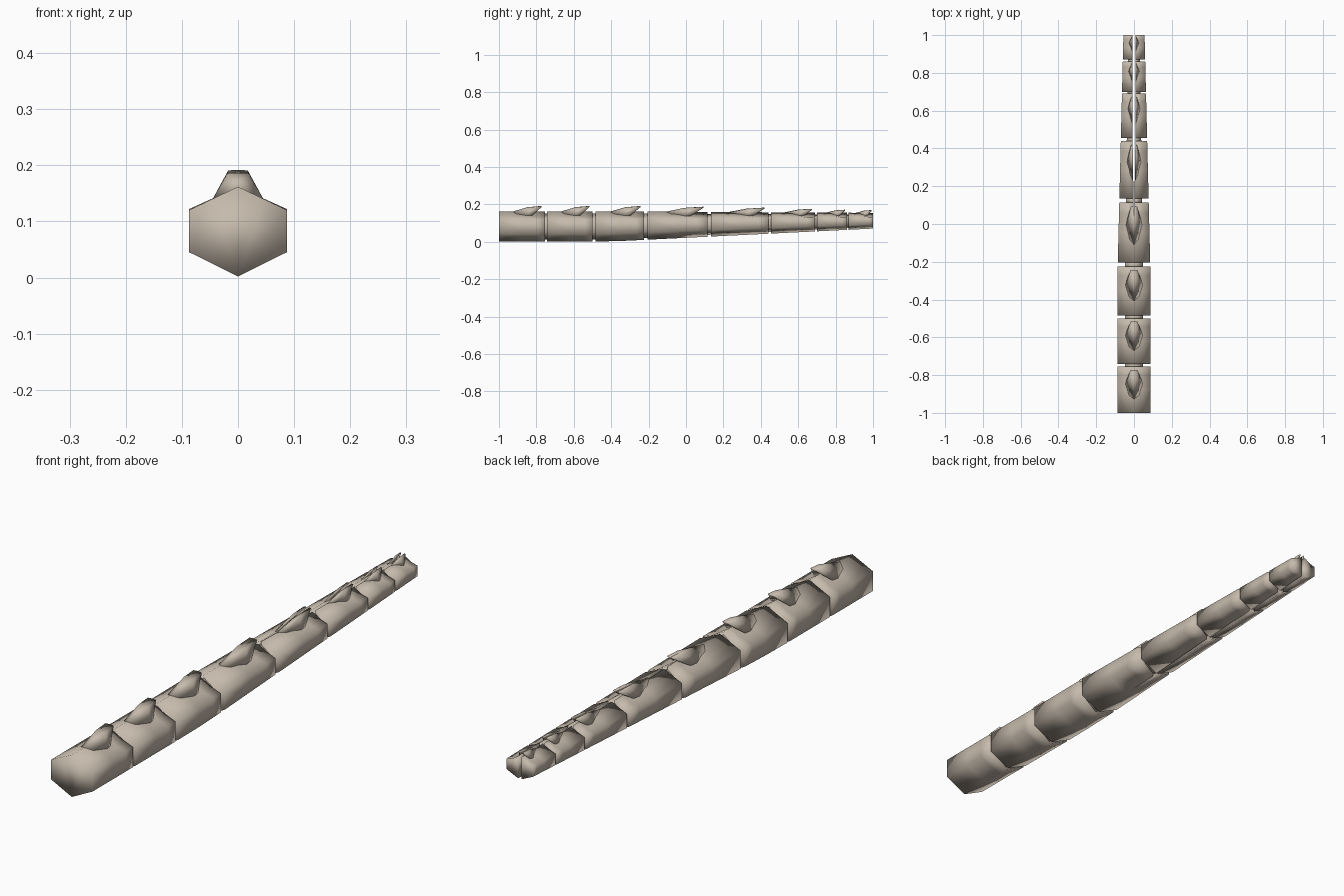
import bpy, bmesh

if "Cube" in bpy.data.objects:
    bpy.data.objects.remove(bpy.data.objects["Cube"])

# Single bone-coloured material
bone = bpy.data.materials.new("bone_beige")
bone.use_nodes = True
COLOUR = (0.56, 0.49, 0.41, 1)
bone.diffuse_color = COLOUR
bone.node_tree.nodes["Principled BSDF"].inputs["Base Color"].default_value = COLOUR


def ramp(y, y0, y1, a, b):
    """Linear blend from a to b as y runs from y0 to y1."""
    t = min(max((y - y0) / (y1 - y0), 0), 1)
    return a + (b - a) * t


# Taper of the whole chain along y
def half_width(y): return ramp(y, -0.25, 1, 0.087, 0.056)
def top(y): return ramp(y, -0.25, 1, 0.162, 0.155)
def bottom(y): return ramp(y, -0.4, 1, 0.002, 0.071)
def slit(y): return ramp(y, 0.0, 0.4, 0.0, 0.007)


def section(y, wide=1.0, inset=0.0, dip=0.0):
    """Right-hand half of the pointed hexagon at y."""
    g, w, t, b = slit(y), half_width(y) * wide, top(y) - inset, bottom(y) + inset
    up, low = t - 0.26 * (t - b), b + 0.27 * (t - b)
    return [(g, y, t), (w * 0.55, y, t - (t - up) * 0.55 - dip),
            (w, y, up), (w, y, low), (g, y, b)]


def finish(name, bm, smooth=True):
    """Drop walls on the centre plane, then mirror the half across x."""
    inner = [f for f in bm.faces if all(abs(v.co.x) < 1e-5 for v in f.verts)]
    bmesh.ops.delete(bm, geom=inner, context='FACES')
    bmesh.ops.recalc_face_normals(bm, faces=bm.faces)
    # Open halves can be flipped as a whole: the outermost face must point to +x
    bm.normal_update()
    bm.faces.ensure_lookup_table()
    far = max(bm.faces, key=lambda f: f.calc_center_median().x * (abs(f.normal.x) > 0.2))
    if far.normal.x < 0:
        bmesh.ops.reverse_faces(bm, faces=bm.faces)
    for f in bm.faces:
        f.smooth = smooth
    me = bpy.data.meshes.new(name)
    bm.to_mesh(me)
    bm.free()
    me.materials.append(bone)
    ob = bpy.data.objects.new(name, me)
    bpy.context.collection.objects.link(ob)
    mod = ob.modifiers.new("mirror", 'MIRROR')
    mod.use_axis[0] = True
    mod.merge_threshold = 0.0004
    return ob


def loft(name, rings):
    """Skin a list of half sections and cap both ends."""
    bm = bmesh.new()
    rows = [[bm.verts.new(p) for p in r] for r in rings]
    for a, b in zip(rows, rows[1:]):
        for i in range(len(a)):
            j = (i + 1) % len(a)
            bm.faces.new((a[i], a[j], b[j], b[i]))
    bm.faces.new(rows[0])
    bm.faces.new(rows[-1][::-1])
    return finish(name, bm)


def spike(name, y0, y1, tip_z):
    """Backswept blunt scale rising from the roof and overhanging at the rear."""
    L = y1 - y0
    ya, yb, yc, yt = y0 + 0.3 * L, y0 + 0.62 * L, y0 + 0.72 * L, y0 + 0.93 * L
    w, t = half_width(yb), top(yb)
    pts = [(slit(ya), ya, top(ya)),
           (w * 0.30, ya + 0.08 * L, top(ya) - 0.012),
           (w * 0.52, yb, t - 0.022),
           (w * 0.45, yc, t - 0.022),
           (slit(yb), yb, t + 0.78 * (tip_z - t)),
           (w * 0.22, yb + 0.1 * L, t + 0.78 * (tip_z - t)),
           (slit(yt), yt, tip_z), (w * 0.2, yt, tip_z - 0.001),
           (slit(yt), yt, tip_z - 0.006),
           (slit(yc), yc, t - 0.012)]
    bm = bmesh.new()
    for p in pts:
        bm.verts.new(p)
    res = bmesh.ops.convex_hull(bm, input=bm.verts)
    loose = [v for v in bm.verts if not v.link_faces]
    bmesh.ops.delete(bm, geom=loose, context='VERTS')
    ob = finish(name, bm)
    return ob


# Segment front, rear, and spike tip height
SEGMENTS = [(-1.0, -0.755, 0.192), (-0.742, -0.5, 0.192), (-0.485, -0.225, 0.192),
            (-0.205, 0.115, 0.188), (0.135, 0.44, 0.183), (0.455, 0.69, 0.177),
            (0.70, 0.86, 0.172), (0.87, 1.0, 0.170)]

for n, (y0, y1, tip) in enumerate(SEGMENTS, 1):
    L = y1 - y0
    # Body with a shallow valley either side of the spike
    loft(f"segment_{n}", [section(y0), section(y0 + 0.5 * L),
                          section(y0 + 0.82 * L, dip=0.008), section(y1, dip=0.003)])
    spike(f"spike_{n}", y0, y1, tip)
    # Narrow joint to the next segment
    if n < len(SEGMENTS):
        y2 = SEGMENTS[n][0]
        loft(f"joint_{n}", [section(y1 - 0.015, 0.55, 0.01), section(y2 + 0.015, 0.55, 0.01)])
